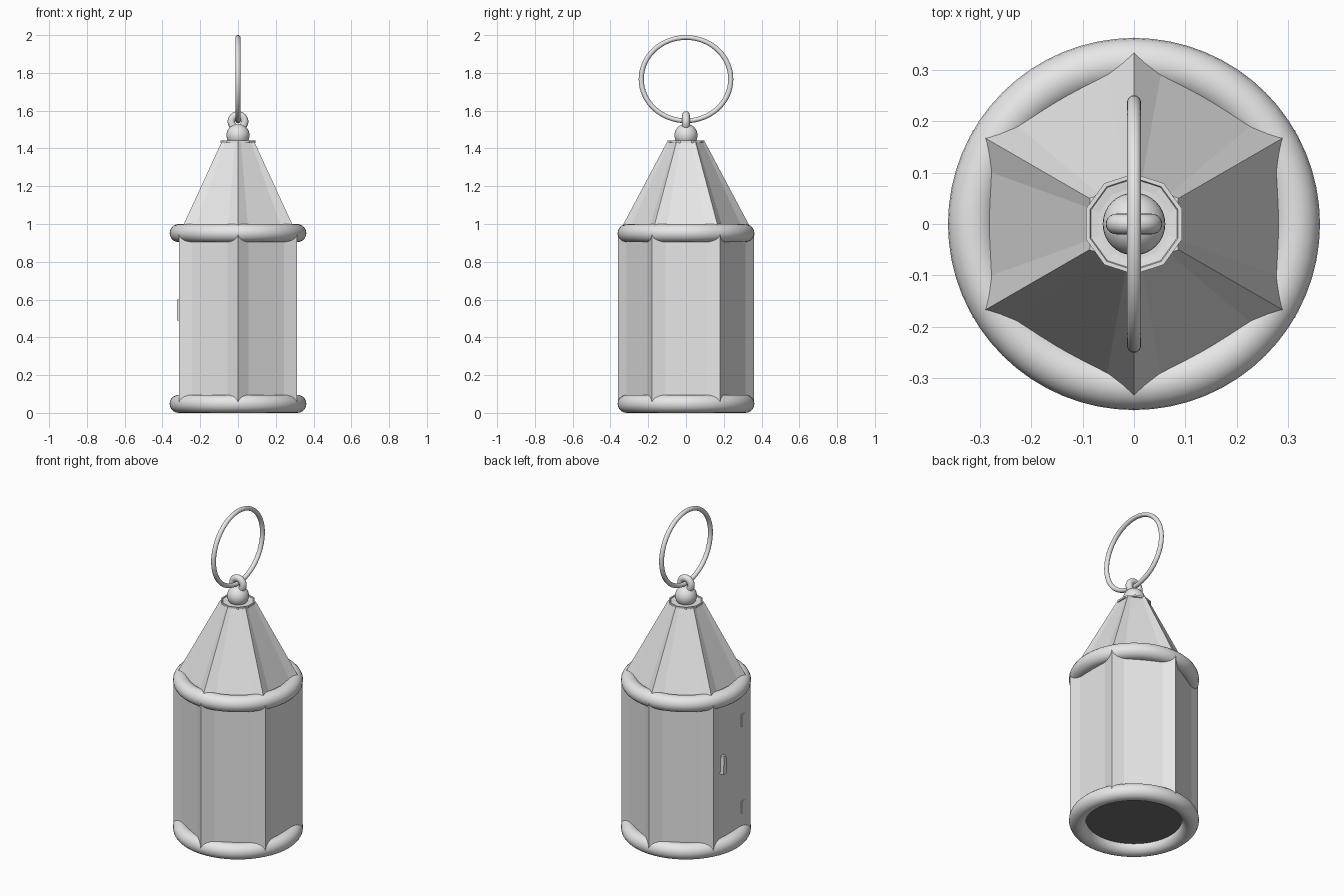
import bpy, bmesh, math
from mathutils import Vector

cube = bpy.data.objects.get("Cube")
if cube:
    bpy.data.objects.remove(cube, do_unlink=True)


def material(name, value):
    mat = bpy.data.materials.new(name)
    mat.use_nodes = True
    colour = (value, value, value, 1.0)
    mat.diffuse_color = colour
    mat.node_tree.nodes["Principled BSDF"].inputs["Base Color"].default_value = colour
    return mat


metal = material("light_grey_metal", 0.8)
dark = material("dark_grey_underside", 0.16)


def finish(name, smooth=False):
    obj = bpy.context.object
    obj.name = name
    obj.data.materials.append(metal)
    if smooth:
        bpy.ops.object.shade_smooth()
    return obj


def panelled_section(radius, z):
    """Six-sided outline whose panels sit slightly behind the flared corners."""
    corners = [Vector((radius * math.cos(math.radians(a)), radius * math.sin(math.radians(a)), z))
               for a in range(30, 390, 60)]
    points = []
    for i, a in enumerate(corners):
        b = corners[(i + 1) % len(corners)]
        inward = Vector((a.x + b.x, a.y + b.y, 0)).normalized() * radius * -0.035
        points += [a, a.lerp(b, 0.2) + inward, a.lerp(b, 0.8) + inward]
    return points


def ten_sided_section(radius, z):
    return [Vector((radius * math.cos(a), radius * math.sin(a), z))
            for a in (math.pi * (i / 5 + 0.5) for i in range(10))]


def loft(name, section, sizes):
    """Skin a stack of (radius, height) outlines and cap both ends."""
    bm = bmesh.new()
    rings = [[bm.verts.new(p) for p in section(r, z)] for r, z in sizes]
    for low, high in zip(rings, rings[1:]):
        for i in range(len(low)):
            j = (i + 1) % len(low)
            bm.faces.new((low[i], low[j], high[j], high[i]))
    bm.faces.new(list(reversed(rings[0])))
    bm.faces.new(rings[-1])
    mesh = bpy.data.meshes.new(name)
    bm.to_mesh(mesh)
    bm.free()
    obj = bpy.data.objects.new(name, mesh)
    bpy.context.collection.objects.link(obj)
    mesh.materials.append(metal)
    return obj


def torus(name, z, major, minor, rotation=(0, 0, 0), segments=64):
    bpy.ops.mesh.primitive_torus_add(major_radius=major, minor_radius=minor, location=(0, 0, z),
                                     rotation=rotation, major_segments=segments, minor_segments=20)
    return finish(name, True)


def plate(name, location, size):
    bpy.ops.mesh.primitive_cube_add(size=1, location=location)
    obj = finish(name)
    for v in obj.data.vertices:
        v.co = [c * s for c, s in zip(v.co, size)]
    return obj


# Lantern housing with a dark underside
body = loft("body", panelled_section, [(0.361, 0.05), (0.361, 0.945)])
body.data.materials.append(dark)
for face in body.data.polygons:
    if face.normal.z < -0.9:
        face.material_index = 1

# Tapered roof and the lipped collar on its top
loft("roof", panelled_section, [(0.363, 0.94), (0.1, 1.435)])
loft("roof_collar", ten_sided_section,
     [(0.098, 1.43), (0.098, 1.441), (0.09, 1.441), (0.088, 1.437), (0.03, 1.43)])

# Round rims at the base and the eaves
for name, z in (("base_rim", 0.048), ("eaves_rim", 0.952)):
    torus(name, z, 0.314, 0.048)

# Knob, eyelet and carrying ring
bpy.ops.mesh.primitive_uv_sphere_add(segments=32, ring_count=16, radius=0.061, location=(0, 0, 1.47))
finish("knob", True)
torus("eyelet", 1.542, 0.035, 0.02, (math.pi / 2, 0, 0), 32)
ring = torus("carrying_ring", 1.767, 0.237, 0.0135, (0, math.pi / 2, 0))
ring.scale.x = 0.93

# Door hinges and handle on the side panel
for name, z in (("lower_hinge", 0.21), ("upper_hinge", 0.742)):
    plate(name, (-0.3, -0.12, z), (0.012, 0.028, 0.075))
handle = plate("door_handle", (-0.309, 0.08, 0.545), (0.026, 0.034, 0.11))
for v in handle.data.vertices:
    if v.co.z > 0:
        v.co.y *= 0.6
